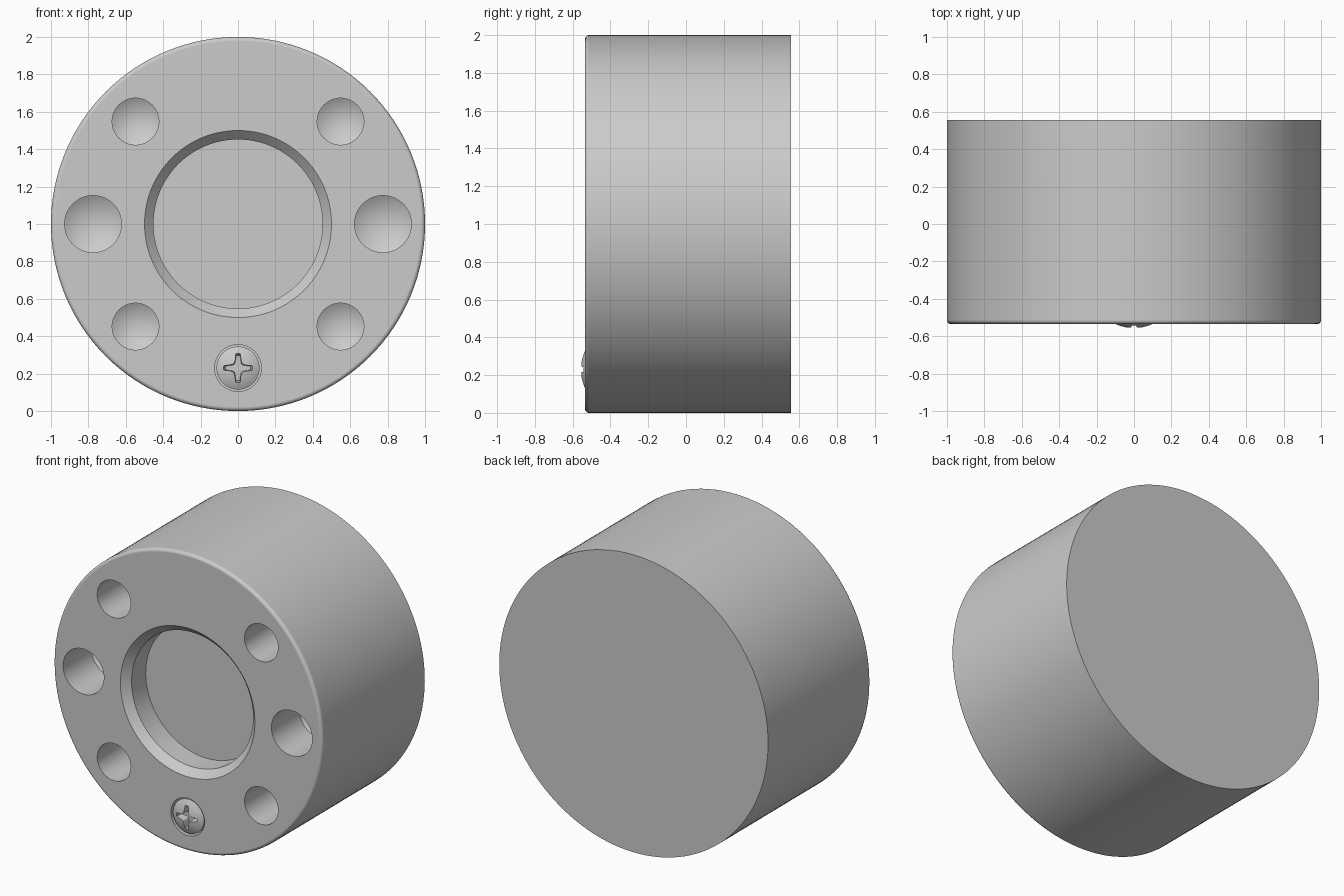
import bpy, bmesh
from math import pi, sin, cos
from mathutils import Matrix, Vector

cube = bpy.data.objects.get("Cube")
if cube:
    bpy.data.objects.remove(cube, do_unlink=True)

FRONT, BACK = -0.535, 0.556
SCREW_Z = 0.23

grey = bpy.data.materials.new("plain grey")
grey.use_nodes = True
GREY = (0.6, 0.6, 0.6, 1)
grey.diffuse_color = GREY
grey.node_tree.nodes["Principled BSDF"].inputs["Base Color"].default_value = GREY


def finish(name, bm):
    bmesh.ops.recalc_face_normals(bm, faces=bm.faces)
    mesh = bpy.data.meshes.new(name)
    bm.to_mesh(mesh)
    bm.free()
    mesh.materials.append(grey)
    obj = bpy.data.objects.new(name, mesh)
    bpy.context.collection.objects.link(obj)
    return obj


def lathe(name, profile, x, z, steps):
    """Spin (radius, y) points around a front-to-back axis through x, z."""
    bm = bmesh.new()
    verts = [bm.verts.new((x + r, y, z)) for r, y in profile]
    edges = [bm.edges.new(pair) for pair in zip(verts, verts[1:])]
    bmesh.ops.spin(bm, geom=verts + edges, cent=(x, 0, z), axis=(0, 1, 0),
                   angle=2 * pi, steps=steps)
    bmesh.ops.remove_doubles(bm, verts=bm.verts, dist=1e-5)
    return finish(name, bm)


def cut(target, cutter):
    cutter.hide_render = True
    mod = target.modifiers.new("cut", 'BOOLEAN')
    mod.operation = 'DIFFERENCE'
    mod.solver = 'EXACT'
    mod.object = cutter
    bpy.context.view_layer.objects.active = target
    bpy.ops.object.modifier_apply(modifier=mod.name)
    bpy.data.objects.remove(cutter, do_unlink=True)


def smooth(obj):
    bpy.ops.object.select_all(action='DESELECT')
    obj.select_set(True)
    bpy.context.view_layer.objects.active = obj
    bpy.ops.object.shade_smooth_by_angle(angle=pi / 6)
    mod = obj.modifiers.new("even shading", 'WEIGHTED_NORMAL')
    mod.keep_sharp = True


# Body: drum with a rounded front rim and a chamfered blind bore
FILLET = 0.022
rim = [(1 - FILLET + FILLET * sin(a), FRONT + FILLET - FILLET * cos(a))
       for a in (i * pi / 12 for i in range(7))]
bore = [(0, FRONT + 0.2), (0.452, FRONT + 0.2), (0.452, FRONT + 0.05), (0.5, FRONT)]
body = lathe("body", bore + rim + [(1, BACK), (0, BACK)], 0, 1, 128)

# Drilled holes with conical bottoms
def drill(x, z, r, depth=0.3):
    cut(body, lathe("drill", [(0, FRONT - 0.1), (r, FRONT - 0.1), (r, FRONT + depth),
                              (0, FRONT + depth + 0.6 * r)], x, z, 48))

for side in (-1, 1):
    drill(side * 0.775, 1, 0.152)
    for up in (-1, 1):
        drill(side * 0.548, 1 + up * 0.548, 0.125)

# Seat for the screw
cut(body, lathe("screw_seat", [(0, FRONT - 0.1), (0.125, FRONT - 0.1),
                               (0.125, FRONT + 0.06), (0, FRONT + 0.06)], 0, SCREW_Z, 48))

# Screw head: shallow dome
HEAD, DOME = 0.115, 0.227
dome = [(HEAD * t, FRONT - 0.022 + DOME - (DOME ** 2 - (HEAD * t) ** 2) ** 0.5)
        for t in (i / 8 for i in range(9))]
screw = lathe("screw_head", dome + [(HEAD, FRONT + 0.065), (0, FRONT + 0.065)],
              0, SCREW_Z, 48)

# Cross-shaped tapered driver recess
arm = [(0.08, -0.012), (0.08, 0.012), (0.045, 0.015), (0.031, 0.019),
       (0.024, 0.024), (0.019, 0.031), (0.015, 0.045)]
outline = [Matrix.Rotation(k * pi / 2, 2) @ Vector(p) for k in range(4) for p in arm[:-1]]
bm = bmesh.new()
rings = [[bm.verts.new((p.x * s, y, SCREW_Z + p.y * s)) for p in outline]
         for y, s in ((FRONT - 0.06, 1.1), (FRONT + 0.035, 0.85))]
for ring in rings:
    bm.faces.new(ring)
for i in range(len(outline)):
    j = (i + 1) % len(outline)
    bm.faces.new((rings[0][i], rings[0][j], rings[1][j], rings[1][i]))
cut(screw, finish("cross_cutter", bm))

for part in (body, screw):
    smooth(part)
